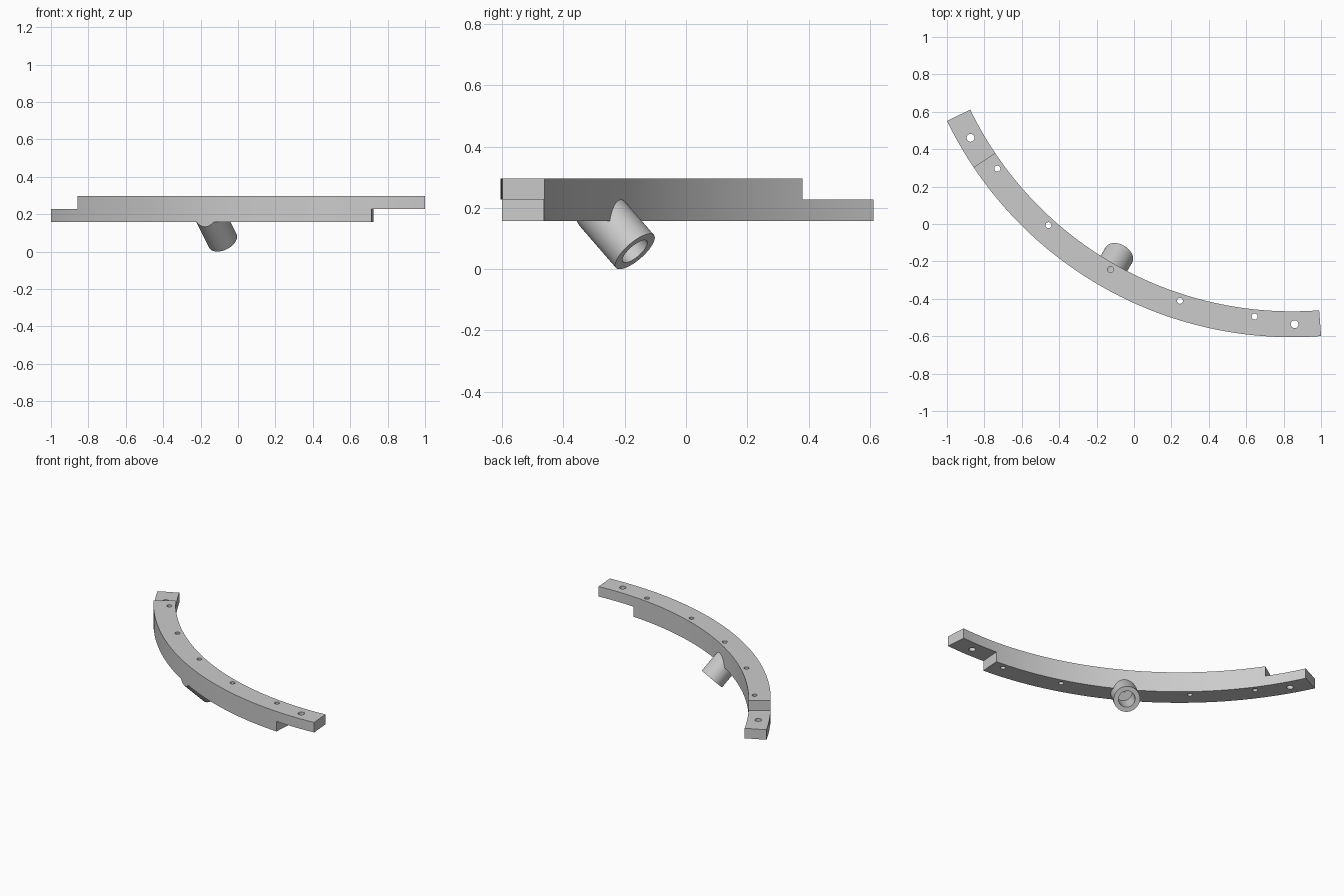
import bpy
import bmesh
from math import cos, sin, radians
from mathutils import Vector

if "Cube" in bpy.data.objects:
    bpy.data.objects.remove(bpy.data.objects["Cube"], do_unlink=True)

CENTER = Vector((0.845, 1.445, 0))      # centre of the arc
R_OUT, R_IN = 2.05, 1.912
START, END, MID, LAP = 205.85, 274.35, 240.1, 8
Z0, ZM, Z1 = 0.158, 0.227, 0.296

grey = bpy.data.materials.new("light_grey")
grey.use_nodes = True
grey.diffuse_color = (0.6, 0.6, 0.6, 1)
grey.node_tree.nodes["Principled BSDF"].inputs["Base Color"].default_value = (0.6, 0.6, 0.6, 1)


def polar(r, deg, z=0.0):
    a = radians(deg)
    return CENTER + Vector((r * cos(a), r * sin(a), z))


def sector(name, r0, r1, a0, a1, z0, z1, steps):
    """Curved bar: an annular sector extruded upwards."""
    angles = [a0 + (a1 - a0) * i / steps for i in range(steps + 1)]
    outline = [polar(r1, a, z0) for a in angles] + [polar(r0, a, z0) for a in reversed(angles)]
    bm = bmesh.new()
    base = bm.faces.new([bm.verts.new(p) for p in outline])
    ext = bmesh.ops.extrude_face_region(bm, geom=[base])
    top = [v for v in ext["geom"] if isinstance(v, bmesh.types.BMVert)]
    bmesh.ops.translate(bm, verts=top, vec=(0, 0, z1 - z0))
    bmesh.ops.recalc_face_normals(bm, faces=bm.faces)
    mesh = bpy.data.meshes.new(name)
    bm.to_mesh(mesh)
    bm.free()
    mesh.materials.append(grey)
    obj = bpy.data.objects.new(name, mesh)
    bpy.context.collection.objects.link(obj)
    return obj


def rod(name, start, end, radius, sides=48):
    axis = end - start
    bpy.ops.mesh.primitive_cylinder_add(
        vertices=sides, radius=radius, depth=axis.length, location=(start + end) / 2,
        rotation=axis.to_track_quat('Z', 'Y').to_euler())
    obj = bpy.context.object
    obj.name = name
    obj.data.materials.append(grey)
    return obj


def combine(target, tool, operation):
    """Apply a boolean and discard the tool."""
    mod = target.modifiers.new("boolean", 'BOOLEAN')
    mod.operation = operation
    mod.solver = 'EXACT'
    mod.object = tool
    bpy.context.view_layer.objects.active = target
    bpy.ops.object.modifier_apply(modifier=mod.name)
    bpy.data.objects.remove(tool, do_unlink=True)


# Curved rail with a half-height lap at each end
rail = sector("curved_rail", R_IN, R_OUT, START, END, Z0, Z1, 64)
combine(rail, sector("upper_lap", 1.8, 2.2, START - 3, START + LAP, ZM, 0.5, 12), 'DIFFERENCE')
combine(rail, sector("lower_lap", 1.8, 2.2, END - LAP, END + 3, 0, ZM, 12), 'DIFFERENCE')

# Slanted socket, trimmed flush with the outer wall
rim = polar(1.859, MID, 0.058)
axis = (polar(2.859, MID, 1.058) - rim).normalized()
socket = rod("socket", rim, rim + axis * 0.22, 0.082, 64)
combine(socket, sector("trim", R_OUT - 0.0005, 2.4, MID - 10, MID + 10, -0.2, 0.5, 24), 'DIFFERENCE')
combine(rail, socket, 'UNION')
combine(rail, rod("bore", rim - axis * 0.05, rim + axis * 0.15, 0.052), 'DIFFERENCE')

# Bolt holes, mirrored about the middle, and the wire hole into the socket
for offset, r, size in ((12, 1.95, 0.016), (24, 1.95, 0.016), (30.3, 1.981, 0.021)):
    for side in (-1, 1):
        a = MID + side * offset
        combine(rail, rod("bolt_hole", polar(r, a, 0), polar(r, a, 0.5), size, 32), 'DIFFERENCE')
combine(rail, rod("wire_hole", polar(1.947, MID, 0.15), polar(1.947, MID, 0.5), 0.016, 32), 'DIFFERENCE')

bpy.ops.object.select_all(action='DESELECT')
rail.select_set(True)
bpy.context.view_layer.objects.active = rail
bpy.ops.object.shade_smooth_by_angle(angle=radians(30))
